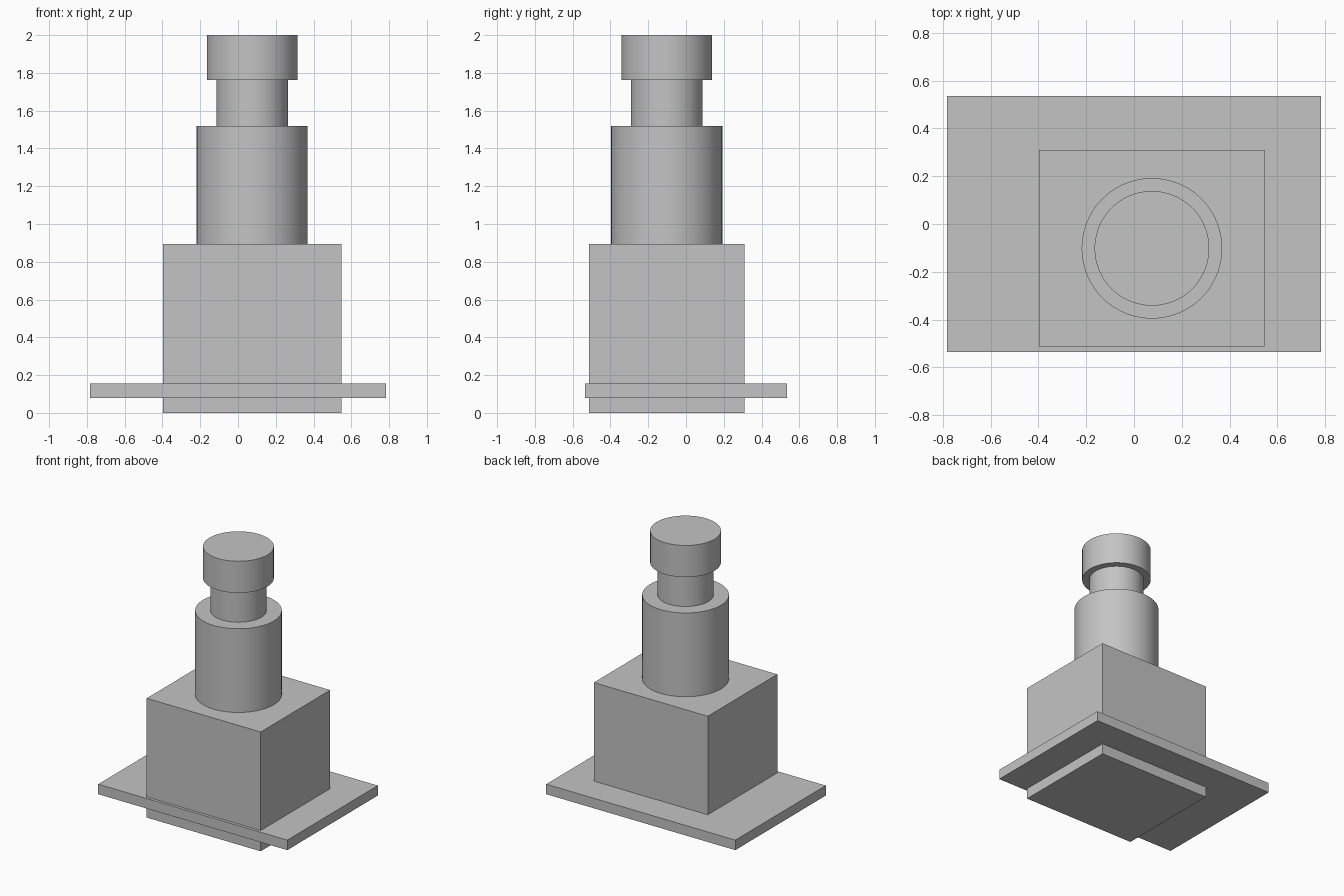
import bpy
import math

cube = bpy.data.objects.get("Cube")
if cube:
    bpy.data.objects.remove(cube, do_unlink=True)

# Single grey material
grey = bpy.data.materials.new("light_grey")
grey.use_nodes = True
GREY = (0.55, 0.55, 0.55, 1.0)
grey.diffuse_color = GREY
grey.node_tree.nodes["Principled BSDF"].inputs["Base Color"].default_value = GREY


def finish(name):
    obj = bpy.context.object
    obj.name = name
    obj.data.materials.append(grey)
    return obj


def box(name, low, high):
    centre = [(a + b) / 2 for a, b in zip(low, high)]
    bpy.ops.mesh.primitive_cube_add(size=1, location=centre)
    obj = finish(name)
    obj.scale = [b - a for a, b in zip(low, high)]
    bpy.ops.object.transform_apply(location=False, rotation=False, scale=True)


def cylinder(name, radius, bottom, top):
    bpy.ops.mesh.primitive_cylinder_add(
        vertices=96, radius=radius, depth=top - bottom,
        location=(AXIS_X, AXIS_Y, (bottom + top) / 2))
    finish(name)
    bpy.ops.object.shade_smooth_by_angle(angle=math.radians(30))


# Shared axis of the round parts, centred on the body
AXIS_X, AXIS_Y = 0.075, -0.102

# Mounting plate and the body passing through it
box("mounting_plate", (-0.783, -0.535, 0.08), (0.783, 0.535, 0.155))
box("body_block", (-0.397, -0.513, 0.0), (0.547, 0.309, 0.893))

# Stepped plunger
cylinder("barrel", 0.294, 0.893, 1.52)
cylinder("neck", 0.19, 1.52, 1.763)
cylinder("head", 0.24, 1.763, 2.0)
